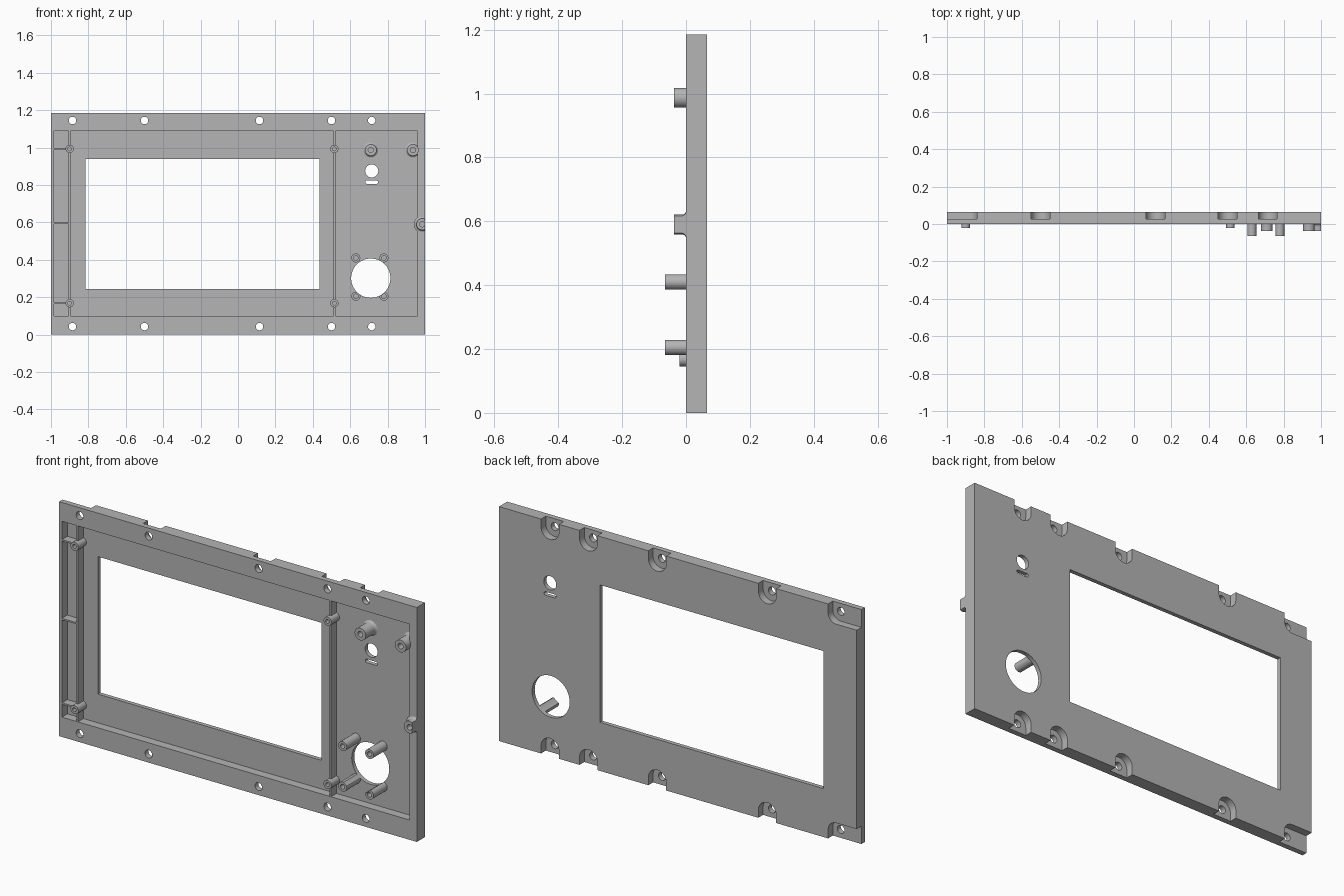
import bpy, bmesh, math

cube = bpy.data.objects.get("Cube")
if cube:
    bpy.data.objects.remove(cube, do_unlink=True)

grey = bpy.data.materials.new("plain grey")
grey.use_nodes = True
grey.diffuse_color = (0.46, 0.46, 0.46, 1)
grey.node_tree.nodes["Principled BSDF"].inputs["Base Color"].default_value = (0.46, 0.46, 0.46, 1)

BACK, FLOOR, POCKET, H = 0.065, 0.044, 0.027, 1.185


def prism(bm, pts, y0, y1):
    """Extrude an (x, z) outline from y0 to y1."""
    front = [bm.verts.new((x, y0, z)) for x, z in pts]
    back = [bm.verts.new((x, y1, z)) for x, z in pts]
    bm.faces.new(front)
    bm.faces.new(back[::-1])
    n = len(pts)
    for i in range(n):
        j = (i + 1) % n
        bm.faces.new((front[i], back[i], back[j], front[j]))


def rect(x0, x1, z0, z1):
    return [(x0, z0), (x1, z0), (x1, z1), (x0, z1)]


def arc(x, z, r, a0=0, a1=360, n=32):
    steps = n if a1 - a0 == 360 else n + 1
    angles = [math.radians(a0 + (a1 - a0) * i / n) for i in range(steps)]
    return [(x + r * math.cos(a), z + r * math.sin(a)) for a in angles]


def lathe(bm, x, z, profile, n=32):
    """Solid of revolution about a front-to-back axis from (radius, y) pairs."""
    rings = [[bm.verts.new((px, y, pz)) for px, pz in arc(x, z, r, n=n)] for r, y in profile]
    bm.faces.new(rings[0])
    bm.faces.new(rings[-1][::-1])
    for a, b in zip(rings, rings[1:]):
        for i in range(n):
            j = (i + 1) % n
            bm.faces.new((a[i], b[i], b[j], a[j]))


def make(name, bm):
    bmesh.ops.recalc_face_normals(bm, faces=bm.faces)
    mesh = bpy.data.meshes.new(name)
    bm.to_mesh(mesh)
    bm.free()
    mesh.materials.append(grey)
    obj = bpy.data.objects.new(name, mesh)
    bpy.context.collection.objects.link(obj)
    return obj


def cut(obj, cutters):
    bpy.ops.object.select_all(action="DESELECT")
    bpy.context.view_layer.objects.active = obj
    obj.select_set(True)
    for c in cutters:
        mod = obj.modifiers.new("cut", "BOOLEAN")
        mod.operation, mod.solver, mod.object = "DIFFERENCE", "EXACT", c
        bpy.ops.object.modifier_apply(modifier=mod.name)
    bpy.ops.object.shade_smooth_by_angle(angle=math.radians(30))


# Layout
screw_x = (-0.885, -0.5, 0.115, 0.5, 0.715)
pins = [(x, z) for x in (-0.9, 0.515) for z in (0.168, 0.993)]
posts = [(x, z) for x in (0.63, 0.78) for z in (0.205, 0.41)]
bosses = [(0.71, 0.987), (0.935, 0.987)]
edge_boss = (0.985, 0.59)

# Front recess cutter
bm = bmesh.new()
prism(bm, rect(-0.985, 0.96, 0.1, 1.09), -0.1, FLOOR)
recess = make("recess_cutter", bm)

# Screw pockets, open to the top and bottom edges
bm = bmesh.new()
for flip in (False, True):
    shapes = [[(x + 0.05, H + 0.1)] + [(x - 0.05, H + 0.1)] + arc(x, 1.145, 0.05, 180, 360, 16)
              for x in screw_x[1:]]
    shapes.append([(-0.84, H + 0.1), (-1.1, H + 0.1), (-1.1, 1.095)]
                  + arc(-0.885, 1.14, 0.045, 270, 360, 8))
    for pts in shapes:
        prism(bm, [(x, H - z) if flip else (x, z) for x, z in pts], POCKET, 0.2)
pockets = make("pocket_cutter", bm)

# Through holes: window, dial, sensor, slot and screws
bm = bmesh.new()
prism(bm, rect(-0.815, 0.435, 0.245, 0.94), -0.2, 0.2)
prism(bm, arc(0.71, 0.302, 0.105, n=64), -0.2, 0.2)
prism(bm, arc(0.715, 0.875, 0.035), -0.2, 0.2)
prism(bm, arc(0.74, 0.815, 0.009, -90, 90, 8) + arc(0.69, 0.815, 0.009, 90, 270, 8), -0.2, 0.2)
for x in screw_x:
    for z in (0.043, H - 0.04):
        prism(bm, arc(x, z, 0.02, n=24), -0.2, 0.2)
holes = make("hole_cutter", bm)

# Blind holes in the standoffs
bm = bmesh.new()
for group, r in ((pins, 0.01), (posts, 0.012), (bosses + [edge_boss], 0.014)):
    for x, z in group:
        prism(bm, arc(x, z, r, n=20), -0.2, 0.035)
bores = make("bore_cutter", bm)

# Trim outside the right-hand edge
bm = bmesh.new()
prism(bm, rect(1.0, 1.2, 0.3, 0.9), -0.2, 0.2)
trim = make("edge_trim_cutter", bm)

# Panel
bm = bmesh.new()
prism(bm, rect(-1, 1, 0, H), 0, BACK)
cut(make("panel", bm), [recess, pockets, holes, bores])

# Thin ribs inside the recess
bm = bmesh.new()
for x in (-0.9, 0.515):
    prism(bm, rect(x - 0.005, x + 0.005, 0.099, 1.091), 0.001, FLOOR + 0.002)
cut(make("upright_ribs", bm), [bores])
bm = bmesh.new()
for z in (0.168, 0.595, 0.993):
    prism(bm, rect(-0.986, -0.904, z - 0.004, z + 0.004), 0.001, FLOOR + 0.002)
cut(make("cross_ribs", bm), [bores])

# Standoffs
bm = bmesh.new()
for x, z in pins:
    lathe(bm, x, z, [(0.022, -0.021), (0.022, FLOOR + 0.002)], 24)
cut(make("rib_pins", bm), [bores])

bm = bmesh.new()
for x, z in posts:
    lathe(bm, x, z, [(0.024, -0.065), (0.024, FLOOR + 0.002)], 24)
cut(make("dial_posts", bm), [bores, holes])


def flared(base):
    curve = [(0.031 + 0.014 * (1 - math.cos(t)), base - 0.014 * (1 - math.sin(t)))
             for t in (math.pi / 2 * i / 5 for i in range(6))]
    return [(0.031, -0.038)] + curve


bm = bmesh.new()
for x, z in bosses:
    lathe(bm, x, z, flared(FLOOR + 0.001))
cut(make("board_bosses", bm), [bores])

bm = bmesh.new()
lathe(bm, *edge_boss, flared(0.001) + [(0.045, FLOOR + 0.002)])
cut(make("edge_boss", bm), [bores, trim])

for c in (recess, pockets, holes, bores, trim):
    bpy.data.objects.remove(c, do_unlink=True)
